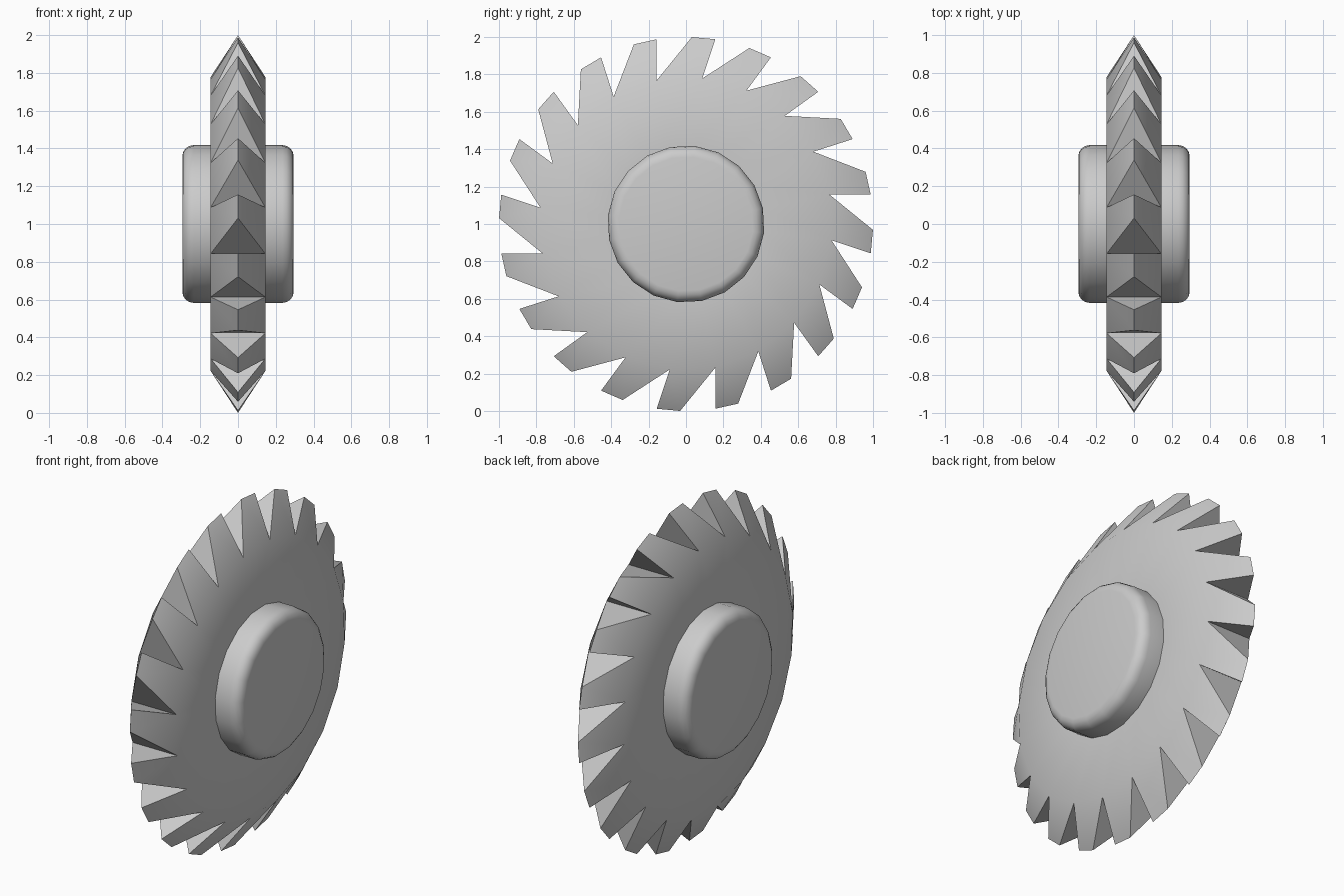
import bpy, bmesh
from math import sin, cos, pi, radians

if "Cube" in bpy.data.objects:
    bpy.data.objects.remove(bpy.data.objects["Cube"])

N = 20                      # teeth, also sides of the hub
STEP = 360 / N
DISC_X, HUB_X = 0.145, 0.295
ROOT_R, HUB_R, ROUND = 0.783, 0.42, 0.06

bm = bmesh.new()


def vert(x, r, deg):
    a = radians(deg)
    return bm.verts.new((x, r * cos(a), 1 + r * sin(a)))


def ring(x, r, start):
    return [vert(x, r, start + STEP * i) for i in range(N)]


# tooth crests on the centre plane
lead = ring(0, 1.0, 9)
trail = ring(0, 1.0, 16.2)

# both flanks: disc face, then hub wall with rounded rim and flat cap
roots = {}
profile = [(DISC_X, ROOT_R), (DISC_X, HUB_R)]
for k in range(5):
    t = k / 4 * pi / 2
    profile.append((HUB_X - ROUND + ROUND * sin(t), HUB_R - ROUND + ROUND * cos(t)))
for s in (1, -1):
    rings = [ring(s * x, r, 11.6) for x, r in profile]
    roots[s] = rings[0]
    for a, b in zip(rings, rings[1:]):
        for i in range(N):
            j = (i + 1) % N
            bm.faces.new((a[i], a[j], b[j], b[i]))
    bm.faces.new(rings[-1])
    # sloping tooth flanks
    for i in range(N):
        j = (i + 1) % N
        bm.faces.new((rings[0][i], lead[i], trail[i], rings[0][j]))

# raked gaps between the teeth
for i in range(N):
    p, q = roots[1][i], roots[-1][i]
    bm.faces.new((p, q, lead[i]))
    bm.faces.new((p, q, trail[i - 1]))

bmesh.ops.recalc_face_normals(bm, faces=bm.faces[:])
mesh = bpy.data.meshes.new("toothed_wheel")
bm.to_mesh(mesh)
bm.free()
wheel = bpy.data.objects.new("toothed_wheel", mesh)
bpy.context.collection.objects.link(wheel)
bpy.context.view_layer.objects.active = wheel
wheel.select_set(True)
bpy.ops.object.shade_smooth_by_angle(angle=radians(45))
